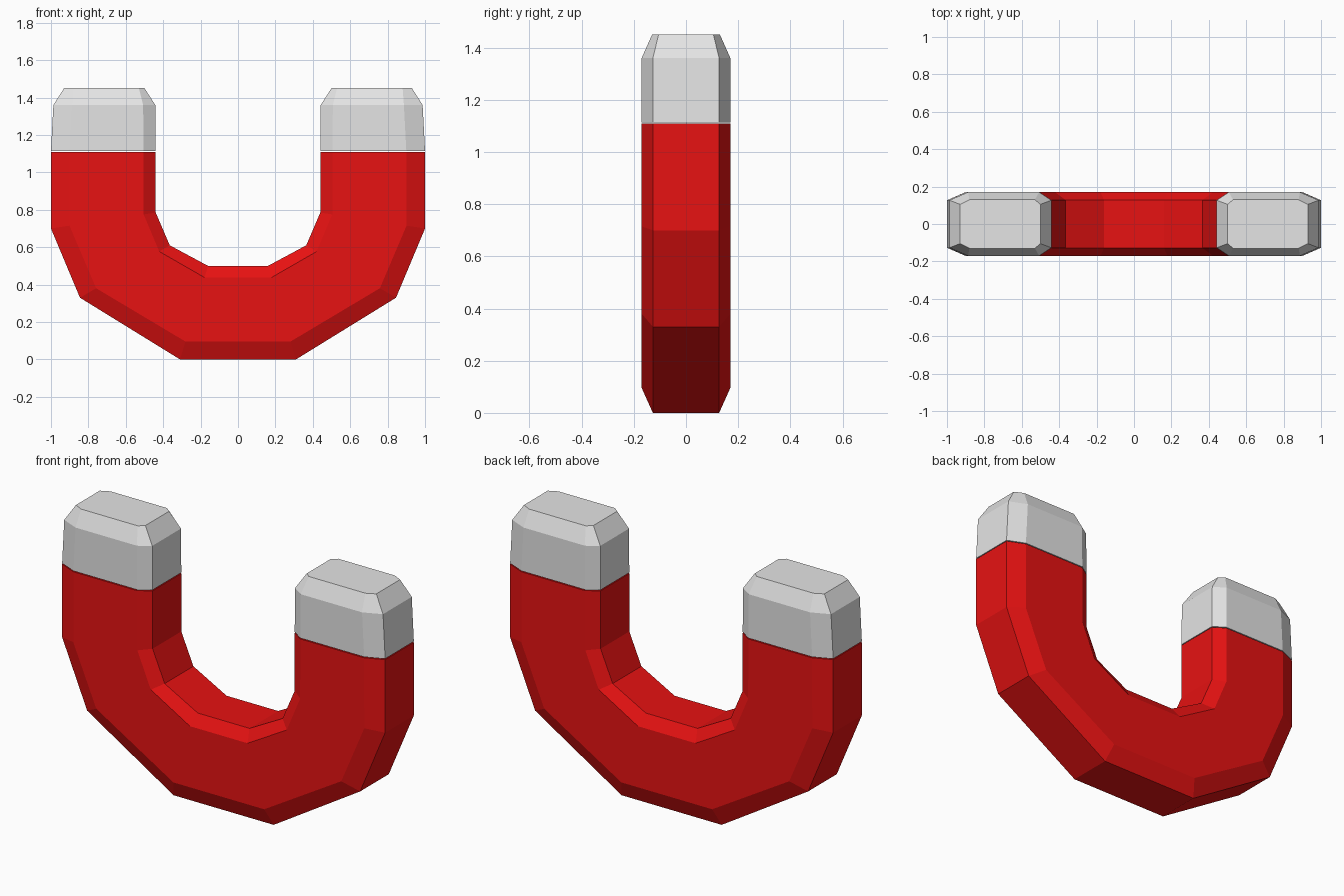
import bpy, bmesh

if "Cube" in bpy.data.objects:
    bpy.data.objects.remove(bpy.data.objects["Cube"])


def material(name, rgb):
    m = bpy.data.materials.new(name)
    m.diffuse_color = (*rgb, 1)
    m.use_nodes = True
    m.node_tree.nodes["Principled BSDF"].inputs["Base Color"].default_value = m.diffuse_color
    return m


RED = material("red paint", (0.8, 0.006, 0.006))
GREY = material("light grey metal", (0.78, 0.78, 0.78))


def section(outer, inner, cut_out=0.10, cut_in=0.065, flat=0.127, depth=0.17):
    """Chamfered eight-sided ring between an outer and an inner (x, z) point."""
    dx, dz = inner[0] - outer[0], inner[1] - outer[1]
    length = (dx * dx + dz * dz) ** 0.5
    profile = [(0, -flat), (cut_out, -depth), (length - cut_in, -depth), (length, -flat),
               (length, flat), (length - cut_in, depth), (cut_out, depth), (0, flat)]
    return [(outer[0] + dx * t / length, y, outer[1] + dz * t / length) for t, y in profile]


def loft(name, rings, mat):
    """Skin a list of rings and close both ends."""
    bm = bmesh.new()
    loops = [[bm.verts.new(p) for p in ring] for ring in rings]
    for a, b in zip(loops, loops[1:]):
        for i in range(len(a)):
            j = (i + 1) % len(a)
            bm.faces.new((a[i], a[j], b[j], b[i]))
    bm.faces.new(loops[0])
    bm.faces.new(loops[-1])
    bmesh.ops.recalc_face_normals(bm, faces=bm.faces)
    mesh = bpy.data.meshes.new(name)
    bm.to_mesh(mesh)
    bm.free()
    mesh.materials.append(mat)
    obj = bpy.data.objects.new(name, mesh)
    bpy.context.collection.objects.link(obj)


# Red U-shaped body: left half stations, mirrored for the right half
left = [((-1, 1.109), (-0.44, 1.109)), ((-1, 0.70), (-0.44, 0.785)),
        ((-0.845, 0.33), (-0.365, 0.61)), ((-0.31, 0), (-0.16, 0.50))]
right = [((-o[0], o[1]), (-i[0], i[1])) for o, i in reversed(left)]
loft("magnet_body", [section(o, i) for o, i in left + right], RED)

# Grey pole tips with tapered tops
for side, s in (("left", -1), ("right", 1)):
    loft(side + "_pole_tip", [
        section((s * 1.0, 1.114), (s * 0.44, 1.114)),
        section((s * 0.987, 1.36), (s * 0.442, 1.36)),
        section((s * 0.93, 1.45), (s * 0.50, 1.45), 0.05, 0.03, 0.105, 0.13)], GREY)
